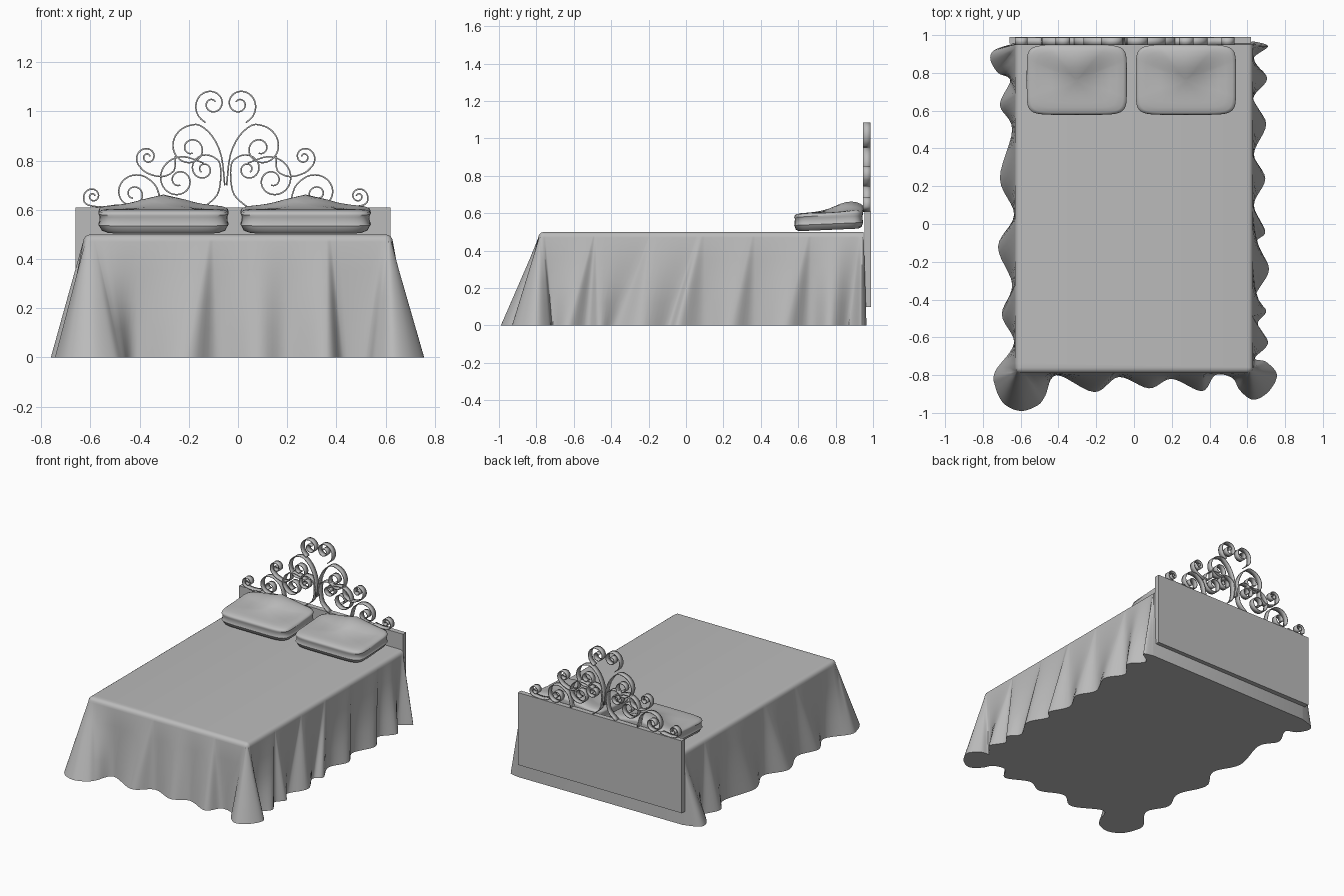
import bpy, bmesh
from math import sin, cos, pi, radians, exp, copysign

if "Cube" in bpy.data.objects:
    bpy.data.objects.remove(bpy.data.objects["Cube"])

GREY = (0.5, 0.5, 0.5, 1)
grey = bpy.data.materials.new("plain_grey")
grey.use_nodes = True
grey.diffuse_color = GREY
grey.node_tree.nodes["Principled BSDF"].inputs["Base Color"].default_value = GREY


def finish(name, bm, angle=35):
    """Turn a bmesh into a named, shaded object."""
    bmesh.ops.remove_doubles(bm, verts=bm.verts, dist=0.0002)
    bmesh.ops.recalc_face_normals(bm, faces=bm.faces)
    mesh = bpy.data.meshes.new(name)
    bm.to_mesh(mesh)
    bm.free()
    obj = bpy.data.objects.new(name, mesh)
    bpy.context.collection.objects.link(obj)
    mesh.materials.append(grey)
    bpy.ops.object.select_all(action="DESELECT")
    obj.select_set(True)
    bpy.context.view_layer.objects.active = obj
    bpy.ops.object.shade_smooth_by_angle(angle=radians(angle))
    return obj


def loft(bm, rings):
    """Bridge closed rings of equal length and cap both ends."""
    rows = [[bm.verts.new(p) for p in ring] for ring in rings]
    for low, high in zip(rows, rows[1:]):
        for i in range(len(low)):
            j = (i + 1) % len(low)
            bm.faces.new((low[i], low[j], high[j], high[i]))
    bm.faces.new(rows[0])
    bm.faces.new(rows[-1])


def smooth_path(points, steps=6):
    """Sample a curve running through the given points."""
    out = []
    for i in range(len(points) - 1):
        a, b, c, d = (points[min(max(k, 0), len(points) - 1)] for k in range(i - 1, i + 3))
        for s in range(steps):
            t = s / steps
            out.append(tuple(
                q + t * (r - p) / 2 + t * t * (p - 2.5 * q + 2 * r - w / 2)
                + t ** 3 * (1.5 * (q - r) + (w - p) / 2)
                for p, q, r, w in zip(a, b, c, d)))
    return out + [points[-1]]


def straight_path(points, steps=6):
    out = [tuple(p + (q - p) * s / steps for p, q in zip(a, b))
           for a, b in zip(points, points[1:]) for s in range(steps)]
    return out + [points[-1]]


# Bedspread: each fold is (hem position along the side, hem distance out, top position)
HALF, FRONT, ROUND, DROP = 0.63, 0.79, 0.03, 0.47
right_folds = [(.955, .64, .95), (.92, .74, .95), (.87, .76, .93), (.80, .72, .93),
               (.76, .655, .70), (.63, .71, .68), (.5, .645, .5), (.24, .71, .36),
               (.05, .635, .05), (-.12, .72, 0), (-.32, .645, -.3), (-.48, .70, -.34),
               (-.63, .635, -.63), (-.78, .735, -.79)]
front_folds = [(-.735, .86, -.63), (-.69, .95, -.63), (-.6, .99, -.62), (-.51, .96, -.6),
               (-.47, .91, -.58), (-.41, .8, -.41), (-.21, .89, -.12), (-.08, .81, -.1),
               (.08, .87, .08), (.2, .82, .2), (.36, .885, .36), (.43, .8, .38),
               (.52, .815, .58), (.56, .88, .61), (.63, .93, .62), (.71, .89, .63)]
left_folds = [(-.8, .757, -.79), (-.73, .70, -.77), (-.71, .64, -.75), (-.63, .71, -.5),
              (-.53, .655, -.49), (-.46, .70, -.48), (-.38, .645, -.2), (-.24, .715, -.19),
              (-.1, .65, .05), (-.04, .695, .08), (.1, .635, .1), (.24, .695, .35),
              (.37, .635, .37), (.53, .70, .65), (.66, .63, .67), (.77, .705, .8),
              (.87, .63, .92), (.94, .71, .94), (.965, .64, .95)]
hem = [(-o, a) for a, o, t in right_folds]
hem += [(a, -o) for a, o, t in front_folds] + [(o, a) for a, o, t in left_folds]
rim = [(-HALF, t) for a, o, t in right_folds]
rim += [(t, -FRONT) for a, o, t in front_folds] + [(HALF, t) for a, o, t in left_folds]
hem, rim = smooth_path(hem), straight_path(rim)

core, edge = [], []
for x, y in rim:
    lim = HALF - ROUND
    cx, cy = max(-lim, min(lim, x)), max(ROUND - FRONT, y)
    k = ROUND / max(ROUND, ((x - cx) ** 2 + (y - cy) ** 2) ** 0.5)
    core.append((cx, cy))
    edge.append((cx + (x - cx) * k, cy + (y - cy) * k))
rings = []
for row in range(5):
    t = row / 4
    rings.append([(h[0] + (e[0] - h[0]) * t, h[1] + (e[1] - h[1]) * t, DROP * t)
                  for h, e in zip(hem, edge)])
for row in range(1, 5):
    a = row * pi / 8
    rings.append([(c[0] + (e[0] - c[0]) * cos(a), c[1] + (e[1] - c[1]) * cos(a),
                   DROP + ROUND * sin(a)) for c, e in zip(core, edge)])
bm = bmesh.new()
loft(bm, rings)
finish("bedspread", bm)

# Headboard panel
bm = bmesh.new()
bmesh.ops.create_cube(bm, size=1)
for v in bm.verts:
    v.co = (v.co.x * 1.28 - 0.02, v.co.y * 0.035 + 0.9725, v.co.z * 0.51 + 0.355)
finish("headboard", bm)


# Pillows: rounded rectangles stacked into a cushion with a raised, dented top
def pillow(name, cx):
    profile = [(0.86, .503), (.95, .512), (.985, .53), (1, .535), (.985, .542), (.98, .57),
               (1, .59), (.985, .6), (.93, .606), (.8, .61), (.65, .61), (.5, .61),
               (.35, .61), (.2, .61), (.05, .61)]
    rings = []
    for scale, z in profile:
        ring = []
        for i in range(64):
            a = 2 * pi * i / 64
            u, v = (copysign(abs(f) ** 0.3, f) * scale for f in (cos(a), sin(a)))
            bump = 0.045 * exp(-5 * u * u - 3 * (v - 0.6) ** 2) + 0.012 * v
            bump -= 0.012 * exp(-9 * (abs(u) - 0.6) ** 2 - 6 * (v - 0.2) ** 2)
            lift = bump if z > 0.58 else 0.008 * (v + 1)
            ring.append((cx + 0.265 * u, 0.763 + 0.185 * v, z + lift))
        rings.append(ring)
    bm = bmesh.new()
    loft(bm, rings)
    finish(name, bm, 50)


pillow("right_pillow", -0.303)
pillow("left_pillow", 0.275)

# Scrollwork: (centre, radius, start angle, turning direction, tail leading in)
scrolls = [
    ((.055, 1.03), .08, -70, 1, []),
    ((.14, .85), .1, 110, -1, [(.004, .7), (.018, .82), (.055, .9)]),
    ((.318, .815), .05, -50, 1, [(.205, .82), (.21, .76), (.26, .735), (.32, .75)]),
    ((.09, .765), .07, 160, -1, [(.09, .61), (.035, .66), (.02, .73)]),
    ((.19, .72), .1, 110, -1, [(.09, .79)]),
    ((.375, .665), .085, 130, -1, [(.26, .61), (.28, .69)]),
    ((.54, .655), .042, -40, 1, [(.44, .62), (.5, .612), (.55, .617)]),
]
bm = bmesh.new()
for (cx, cz), radius, start, turn, tail in scrolls:
    path = list(tail)
    for i in range(25):
        t = i / 24
        a = radians(start + turn * 576 * t)
        path.append((cx + radius * 0.2 ** t * cos(a), cz + radius * 0.2 ** t * sin(a)))
    path = smooth_path(path, 3)
    for side in (-1, 1):
        strip = [[bm.verts.new((side * x - 0.05, y, z)) for y in (0.947, 0.987)]
                 for x, z in path]
        for p, q in zip(strip, strip[1:]):
            bm.faces.new((p[0], p[1], q[1], q[0]))
scrollwork = finish("scrollwork", bm, 40)
solid = scrollwork.modifiers.new("thickness", "SOLIDIFY")
solid.thickness = 0.006
solid.offset = 0
